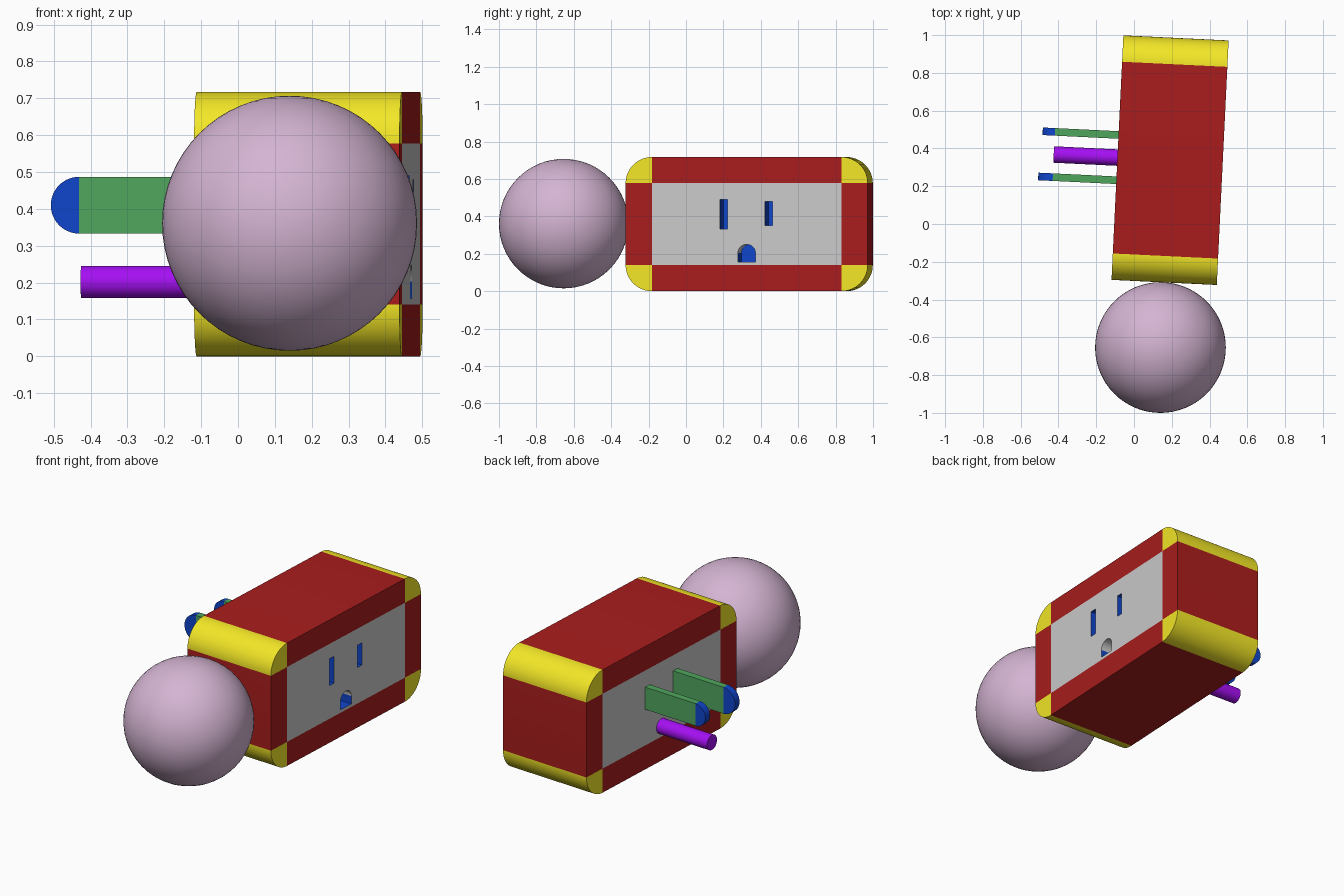
import bpy, bmesh, math
from mathutils import Vector

if "Cube" in bpy.data.objects:
    bpy.data.objects.remove(bpy.data.objects["Cube"])

TILT = math.radians(-2.78)
CENTRE = (0.191, 0.338, 0)
HX, HY, HZ, R = 0.279, 0.648, 0.717, 0.14   # half depth, half length, height, corner radius


def material(name, rgb):
    m = bpy.data.materials.new(name)
    m.diffuse_color = (*rgb, 1)
    m.use_nodes = True
    m.node_tree.nodes["Principled BSDF"].inputs["Base Color"].default_value = m.diffuse_color
    return m


GREY, RED, YELLOW, BLUE, GREEN, PURPLE, PINK = range(7)
MATS = [material("grey", (0.8, 0.8, 0.8)), material("red", (0.40, 0.012, 0.012)),
        material("yellow", (0.90, 0.80, 0.02)), material("blue", (0.005, 0.06, 0.60)),
        material("green", (0.08, 0.38, 0.11)), material("purple", (0.38, 0.005, 0.90)),
        material("pink", (0.66, 0.46, 0.65))]


def finish(bm, name, mats=MATS, placed=True):
    bmesh.ops.remove_doubles(bm, verts=bm.verts, dist=1e-5)
    bmesh.ops.recalc_face_normals(bm, faces=bm.faces)
    me = bpy.data.meshes.new(name)
    bm.to_mesh(me)
    bm.free()
    for m in mats:
        me.materials.append(m)
    ob = bpy.data.objects.new(name, me)
    bpy.context.collection.objects.link(ob)
    if placed:
        ob.location = CENTRE
        ob.rotation_euler.z = TILT
    return ob


def smooth(ob, angle=30):
    bpy.ops.object.select_all(action='DESELECT')
    ob.select_set(True)
    bpy.context.view_layer.objects.active = ob
    bpy.ops.object.shade_smooth_by_angle(angle=math.radians(angle))


def arc(cu, cv, r, start, sweep, n):
    return [(cu + r * math.cos(math.radians(start + sweep * i / n)),
             cv + r * math.sin(math.radians(start + sweep * i / n))) for i in range(n + 1)]


def along_x(u, v, w):
    return Vector((w, u, v))


def along_y(u, v, w):
    return Vector((u, w, v))


def prism(bm, pts, axis, lo, hi, mat=0, wall_mats=None):
    """Extrude a closed outline between lo and hi, with optional wall materials."""
    a = [bm.verts.new(axis(*p, lo)) for p in pts]
    b = [bm.verts.new(axis(*p, hi)) for p in pts]
    for face in (a, b):
        bm.faces.new(face).material_index = mat
    for i in range(len(pts)):
        j = (i + 1) % len(pts)
        f = bm.faces.new((a[i], a[j], b[j], b[i]))
        f.material_index = wall_mats[i] if wall_mats else mat


def rect(u0, u1, v0, v1):
    return [(u0, v0), (u1, v0), (u1, v1), (u0, v1)]


# Body: grey panels, red border, yellow rounded corners, as one closed shell
bm = bmesh.new()


def patch(pts, mat, outer=()):
    """A piece of both end panels, plus the outer walls between them."""
    a, b = ([bm.verts.new(along_x(*p, x)) for p in pts] for x in (-HX, HX))
    faces = [a, b] + [(a[i], a[i + 1], b[i + 1], b[i]) for i in outer]
    for f in faces:
        bm.faces.new(f).material_index = mat


IY, Z0, Z1 = HY - R, R, HZ - R
corners = [(IY, Z1), (-IY, Z1), (-IY, Z0), (IY, Z0)]
arcs = [arc(*c, R, 90 * k, 90, 16) for k, c in enumerate(corners)]
patch(corners, GREY)
for k in range(4):
    n = (k + 1) % 4
    patch([corners[k]] + arcs[k], YELLOW, range(1, 17))
    patch([corners[k], arcs[k][-1], arcs[n][0], corners[n]], RED, [1])
body = finish(bm, "adapter_body")

# Socket openings cut into the right panel
bm = bmesh.new()
D0, D1 = HX - 0.37, HX + 0.05
prism(bm, rect(-0.142, -0.102, 0.333, 0.490), along_x, D0, D1, BLUE)
prism(bm, rect(0.098, 0.138, 0.350, 0.480), along_x, D0, D1, BLUE)
arch = arc(0, 0.203, 0.047, 0, 180, 24) + [(-0.047, 0.157), (0.047, 0.157)]
prism(bm, arch, along_x, D0, D1, BLUE, [GREY] * 24 + [BLUE] * 3)
cutter = finish(bm, "socket_cutter")
cutter.hide_render = True
mod = body.modifiers.new("sockets", 'BOOLEAN')
mod.operation, mod.solver, mod.object = 'DIFFERENCE', 'EXACT', cutter
bpy.context.view_layer.objects.active = body
bpy.ops.object.modifier_apply(modifier=mod.name)
bpy.data.objects.remove(cutter)
smooth(body)

# Flat blades with half-round tips
for side, y, r, zc in (("front", -0.12, 0.077, 0.410), ("back", 0.12, 0.065, 0.415)):
    bm = bmesh.new()
    prism(bm, rect(-0.616, -HX, zc - r, zc + r), along_y, y - 0.02, y + 0.02)
    finish(bm, side + "_blade", [MATS[GREEN]])
    bm = bmesh.new()
    prism(bm, arc(-0.616, zc, r, 90, 180, 24), along_y, y - 0.02, y + 0.02)
    smooth(finish(bm, side + "_blade_tip", [MATS[BLUE]]))

# Round ground pin
bm = bmesh.new()
prism(bm, arc(0, 0.202, 0.0435, 0, 360, 32)[:-1], along_x, -0.617, -HX)
smooth(finish(bm, "ground_pin", [MATS[PURPLE]]))

# Ball in front of the body
bm = bmesh.new()
bmesh.ops.create_uvsphere(bm, u_segments=64, v_segments=32, radius=0.346)
ball = finish(bm, "ball", [MATS[PINK]], placed=False)
ball.location = (0.14, -0.654, 0.361)
smooth(ball)
